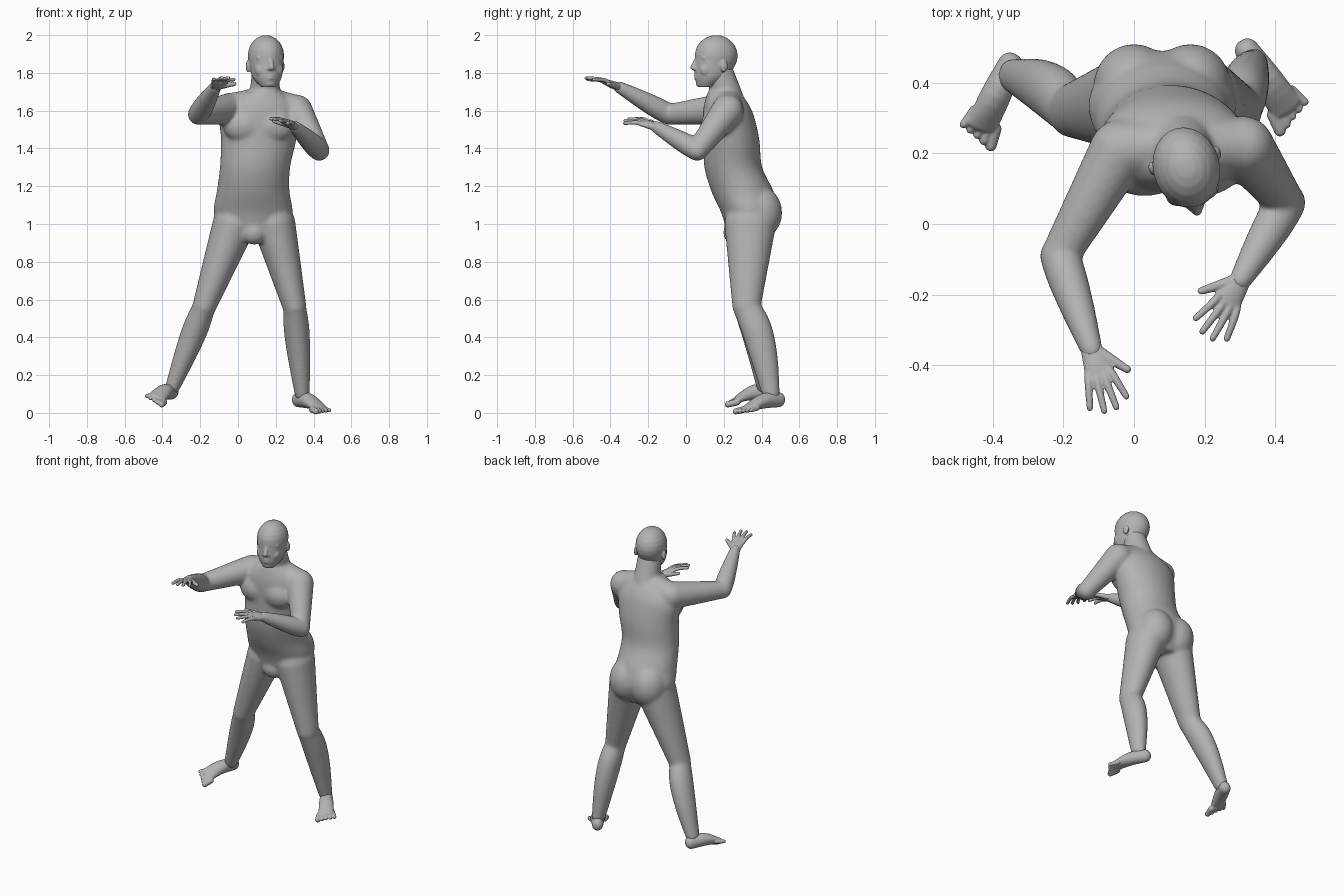
import bpy, bmesh
from math import sin, cos, pi
from mathutils import Vector, Matrix

old = bpy.data.objects.get("Cube")
if old:
    bpy.data.objects.remove(old, do_unlink=True)

skin = bpy.data.materials.new("plain grey")
skin.use_nodes = True
grey = (.45, .45, .45, 1)
skin.diffuse_color = grey
skin.node_tree.nodes["Principled BSDF"].inputs["Base Color"].default_value = grey

bm = bmesh.new()
UP, BACK, SIDE = Vector((0, 0, 1)), Vector((0, 1, 0)), Vector((1, 0, 0))


def spline(points, steps=4):
    """Smooth curve through stations of position, half width and half depth."""
    curve = []
    last = len(points) - 1
    for i in range(last):
        start, end = points[i], points[i + 1]
        leave = (end - points[max(i - 1, 0)]) / 2
        arrive = (points[min(i + 2, last)] - start) / 2
        for step in range(steps):
            t = step / steps
            ease = t * t * (3 - 2 * t)
            curve.append(start.lerp(end, ease) + leave * t * (1 - t) ** 2
                         - arrive * t * t * (1 - t))
    return curve + [points[last]]


def tube(stations, ref=UP, axis=None, sides=24):
    """Loft ellipses along a path; rings keep level and ends stay flat if an axis is given."""
    path = spline([Vector(s) for s in stations])
    centres = [Vector(s[:3]) for s in path]
    rings = []
    for i, station in enumerate(path):
        along = axis or (centres[min(i + 1, len(path) - 1)] - centres[max(i - 1, 0)]).normalized()
        across = ref.cross(along).normalized()
        rings.append((centres[i], along, across, station[3], station[4]))

    def dome(ring, sign):
        centre, along, across, a, b = ring
        angles = [pi / 2 * k / 5 for k in range(1, 5)]
        return [(centre + along * sign * min(a, b) * sin(q), along, across, a * cos(q), b * cos(q))
                for q in angles]

    if not axis:
        rings = dome(rings[0], -1)[::-1] + rings + dome(rings[-1], 1)
    loops = []
    for centre, along, across, a, b in rings:
        deep = along.cross(across)
        turns = [2 * pi * k / sides for k in range(sides)]
        loops.append([bm.verts.new(centre + across * a * cos(q) + deep * b * sin(q)) for q in turns])
    for low, high in zip(loops, loops[1:]):
        for k in range(sides):
            bm.faces.new((low[k - 1], low[k], high[k], high[k - 1]))
    bm.faces.new(loops[0][::-1])
    bm.faces.new(loops[-1])


def bone(start, end, r_start, r_end, bulge=0, depth=1, bow=0, ref=UP):
    """Tapered limb with a muscle bulge near its start, bowed along the ref direction."""
    stations = []
    for k in range(6):
        t = k / 5
        swell = sin(pi * t ** .7)
        r = r_start + (r_end - r_start) * t + bulge * swell
        centre = Vector(start).lerp(Vector(end), t) + ref * bow * swell
        stations.append((*centre, r, r * depth))
    tube(stations, ref)


def ball(centre, radii):
    place = Matrix.Translation(centre) @ Matrix.Diagonal((*radii, 1))
    bmesh.ops.create_uvsphere(bm, u_segments=24, v_segments=12, radius=1, matrix=place)


def hand(wrist, forward, thumb_side):
    """Flat palm, four fanned fingers and a thumb in a local frame."""
    f = Vector(forward).normalized()
    s = Vector(thumb_side)
    s = (s - f * s.dot(f)).normalized()
    n = f.cross(s)
    if n.z < 0:
        n.negate()

    def at(ahead, aside, lift=0):
        return wrist + f * ahead + s * aside + n * lift

    tube([(*at(-.03, 0), .027, .024), (*at(.04, 0), .036, .02), (*at(.08, 0), .041, .014)], n)
    for i in (-1.5, -.5, .5, 1.5):
        length = .185 - .011 * i * i
        bone(at(.07, .02 * i), at(length, .036 * i, -.014), .0125, .0095, bow=.008, ref=n)
    bone(at(.01, .015), at(.085, .08, -.012), .018, .011, ref=n)


def foot(heel, toe_ball, up, inner):
    """Wedge from heel to ball of the foot, then five toes fanned by rule."""
    heel, toe_ball = Vector(heel), Vector(toe_ball)
    f = (toe_ball - heel).normalized()
    s = f.cross(up).normalized() * inner
    instep = heel.lerp(toe_ball, .5) + UP * .015
    tube([(*heel, .035, .04), (*instep, .044, .04), (*toe_ball, .048, .019)], up)
    for k in (-1, -.5, 0, .5, 1):
        tip = toe_ball + f * (.032 + .014 * k) + s * .052 * k - UP * .008
        r = .0115 + .005 * max(k, 0)
        bone(tip - f * .05 - s * .01 * k, tip, r * 1.1, r, ref=up)


def finish(name, voxel, rounds):
    """Fuse everything built so far into one smooth-skinned object."""
    bmesh.ops.recalc_face_normals(bm, faces=bm.faces)
    mesh = bpy.data.meshes.new(name)
    bm.to_mesh(mesh)
    bm.clear()
    mesh.materials.append(skin)
    part = bpy.data.objects.new(name, mesh)
    bpy.context.scene.collection.objects.link(part)
    fuse = part.modifiers.new("fuse", "REMESH")
    fuse.mode = "VOXEL"
    fuse.voxel_size = voxel
    fuse.use_smooth_shade = True
    soften = part.modifiers.new("soften", "SMOOTH")
    soften.factor = .5
    soften.iterations = rounds


# Torso and neck
tube([(.08, .33, .93, .13, .11), (.08, .34, 1.05, .207, .15), (.08, .3, 1.17, .193, .165),
      (.09, .25, 1.3, .186, .153), (.11, .24, 1.45, .2, .148), (.115, .22, 1.6, .21, .13),
      (.135, .2, 1.7, .1, .085)], BACK, UP, sides=36)
for x in (0, .16):
    ball((x, .39, 1.06), (.115, .12, .14))        # buttocks
    ball((x + .03, .15, 1.52), (.11, .072, .09))  # chest muscles
ball((.085, .255, .955), (.07, .058, .066))
nape = Vector((.14, .225, 1.66))
bone(nape, (.147, .178, 1.8), .082, .075, ref=BACK)

# Arms
arms = (((.31, .22, 1.6), (.43, .06, 1.39), (.3, -.16, 1.515), (-.5, -.87, .28), (-.87, .5, .25)),
        ((-.04, .21, 1.61), (-.21, -.09, 1.58), (-.12, -.355, 1.725), (.3, -.95, .35), SIDE + BACK * .3))
for shoulder, elbow, wrist, forward, thumb_side in arms:
    bone(nape, shoulder, .068, .083)
    bone(shoulder, elbow, .086, .055)
    bone(elbow, wrist, .057, .033, bulge=.006)

# Legs
for hip, knee, ankle in (((.19, .34, 1), (.3, .32, .56), (.34, .45, .1)),
                         ((-.02, .34, 1), (-.18, .32, .56), (-.345, .42, .14))):
    bone(hip, knee, .115, .063, depth=1.2, ref=BACK)
    bone(knee, ankle, .06, .04, bulge=.014, depth=1.2, bow=.022, ref=BACK)
finish("body", .008, 22)

# Hands
for shoulder, elbow, wrist, forward, thumb_side in arms:
    hand(Vector(wrist), forward, thumb_side)
finish("hands", .004, 5)

# Feet, the right one rolled onto its inner edge
foot((.32, .49, .07), (.43, .33, .026), UP, 1)
foot((-.35, .45, .11), (-.43, .28, .08), UP + SIDE * .45, -1)
finish("feet", .004, 6)

# Head, shaped facing forward about its own axis, then turned and placed
ball((0, 0, 1.89), (.095, .115, .11))
tube([(0, -.06, 1.725, .04, .04), (0, -.024, 1.78, .078, .092), (0, 0, 1.88, .094, .114)], BACK, UP)
bone((0, -.106, 1.872), (0, -.126, 1.828), .012, .015, ref=BACK)     # nose
for z in (1.771, 1.785):
    ball((0, -.1, z), (.027, .02, .008))                             # lips
ball((0, -.084, 1.745), (.034, .026, .022))                          # chin
for side in (-1, 1):
    bone((side * .014, -.104, 1.88), (side * .062, -.08, 1.878), .01, .01)  # brow
    ball((side * .035, -.092, 1.857), (.016, .01, .007))             # eye
    ball((side * .042, -.068, 1.815), (.035, .034, .04))             # cheek
    ball((side * .013, -.114, 1.822), (.011, .014, .009))            # nostril
    ball((side * .094, .02, 1.835), (.011, .02, .032))               # ear
turn = Matrix.Translation((.148, .16, 0)) @ Matrix.Rotation(.24, 4, "Z")
bmesh.ops.transform(bm, matrix=turn, verts=bm.verts)
finish("head", .005, 7)
bm.free()
